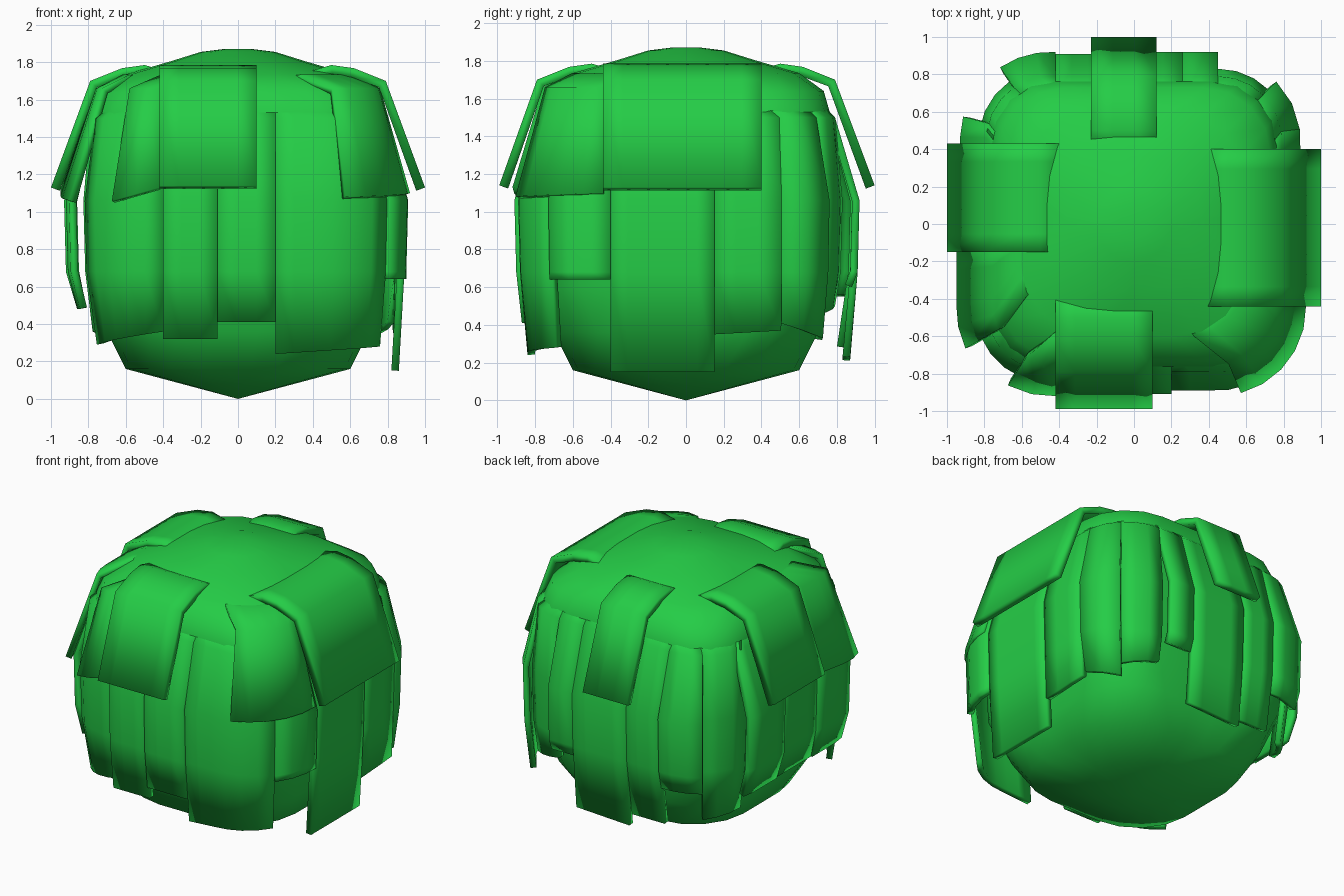
import bpy, bmesh, math

if "Cube" in bpy.data.objects:
    bpy.data.objects.remove(bpy.data.objects["Cube"])

green = bpy.data.materials.new("leaf green")
green.use_nodes = True
colour = (0.018, 0.61, 0.062, 1)
green.diffuse_color = colour
green.node_tree.nodes["Principled BSDF"].inputs["Base Color"].default_value = colour

FLAT = 0.45   # half length of the straight part of each side
BEND = 0.30   # side coordinate that covers half a corner


def outline(side, u, r, z, taper):
    """Point on a rounded square of half size r; side 0 is the front."""
    f = FLAT * min(1, r / 0.78) ** 3 if taper else FLAT
    over = abs(u) - FLAT
    if over <= 0:
        x, y = u * f / FLAT, -r
    else:
        a = over / BEND * math.pi / 4
        x = math.copysign(f + (r - f) * math.sin(a), u)
        y = -f - (r - f) * math.cos(a)
    for _ in range(side):
        x, y = -y, x
    return x, y, z


def finish(name, bm):
    bmesh.ops.recalc_face_normals(bm, faces=bm.faces)
    mesh = bpy.data.meshes.new(name)
    bm.to_mesh(mesh)
    bm.free()
    mesh.materials.append(green)
    ob = bpy.data.objects.new(name, mesh)
    bpy.context.collection.objects.link(ob)
    bpy.ops.object.select_all(action="DESELECT")
    ob.select_set(True)
    bpy.context.view_layer.objects.active = ob
    bpy.ops.object.shade_smooth_by_angle(angle=math.radians(60))
    return ob


def skin(bm, rows, closed):
    for low, high in zip(rows, rows[1:]):
        n = len(low)
        for i in range(n if closed else n - 1):
            j = (i + 1) % n
            bm.faces.new((low[i], low[j], high[j], high[i]))


# Rounded bush body with a pointed underside
body = [(0.3, 0.08), (0.6, 0.16), (0.7, 0.36), (0.77, 0.6), (0.79, 1.1), (0.77, 1.5),
        (0.73, 1.64), (0.6, 1.735), (0.36, 1.805), (0.2, 1.855), (0.08, 1.87)]
bm = bmesh.new()
spots = [(k, u) for k in range(4) for u in (-0.75, -0.6, -0.45, -0.15, 0.15, 0.45, 0.6)]
rows = [[bm.verts.new(outline(k, u, r, z, True)) for k, u in spots] for r, z in body]
skin(bm, rows, True)
tip = bm.verts.new((0, 0, 0))
for i, v in enumerate(rows[0]):
    bm.faces.new((tip, rows[0][(i + 1) % len(spots)], v))
bm.faces.new(rows[-1])
finish("bush_body", bm)


def flap(name, path, thickness, side, u0, u1, r, z0, z1):
    """Hanging leaf strip from u0 to u1, its hem running from z0 to z1."""
    bm = bmesh.new()
    n = max(2, round((u1 - u0) / 0.1))
    corner = max(abs(u0), abs(u1)) > FLAT + 0.02
    steps = [i / n for i in range(n + 1)]
    rows = [[bm.verts.new(outline(side, u0 + (u1 - u0) * t, pr, pz, corner))
             for t in steps] for pr, pz in path]
    rows.append([bm.verts.new(outline(side, u0 + (u1 - u0) * t, r, z0 + (z1 - z0) * t, corner))
                 for t in steps])
    skin(bm, rows, False)
    ob = finish(name, bm)
    # face the strip away from the body, then thicken it inwards
    hem = ob.data.polygons[-1]
    if hem.normal.x * hem.center.x + hem.normal.y * hem.center.y < 0:
        ob.data.flip_normals()
    mod = ob.modifiers.new("thickness", "SOLIDIFY")
    mod.thickness = thickness
    mod.offset = -1


# Upper layer, straight sides: side, start, end, hem radius, hem heights
crown = [(0.36, 1.745), (0.5, 1.785), (0.62, 1.768), (0.79, 1.7)]
sides = {
    "upper_front_flap": (0, -0.42, 0.10, 0.99, 1.14, 1.14),
    "upper_left_flap": (1, -0.44, 0.40, 1.0, 1.13, 1.13),
    "upper_back_flap": (2, -0.12, 0.23, 1.0, 1.14, 1.14),
    "upper_right_flap": (3, -0.43, 0.15, 1.0, 1.13, 1.13),
}
for name, spec in sides.items():
    flap(name, crown, 0.05, *spec)

# Upper layer, corners: tucked lower into the body
shoulder = [(0.5, 1.72), (0.62, 1.733), (0.76, 1.66)]
corners = {
    "upper_front_right_flap": (0, -0.64, -0.42, 0.92, 1.06, 1.13),
    "upper_front_left_flap": (0, 0.55, 1.06, 0.92, 1.08, 1.1),
    "upper_right_front_flap": (3, 0.15, 0.62, 0.95, 1.12, 1.06),
}
for name, spec in corners.items():
    flap(name, shoulder, 0.04, *spec)

# Lower layer: side, start, end, bulge, hem radius, hem heights
lower = {
    "lower_front_flap": (0, -0.11, 0.2, 0.91, 0.87, 0.41, 0.41),
    "lower_front_inner_flap": (0, -0.4, -0.11, 0.89, 0.84, 0.32, 0.32),
    "lower_front_right_flap": (0, -0.9, -0.4, 0.85, 0.78, 0.29, 0.36),
    "lower_front_left_flap": (0, 0.2, 0.8, 0.89, 0.84, 0.24, 0.28),
    "lower_left_front_flap": (1, -0.7, -0.4, 0.91, 0.9, 0.64, 0.64),
    "lower_left_flap": (1, -0.4, 0.15, 0.9, 0.86, 0.15, 0.15),
    "lower_left_inner_flap": (1, 0.15, 0.5, 0.89, 0.87, 0.35, 0.37),
    "lower_left_back_flap": (1, 0.5, 0.75, 0.89, 0.84, 0.41, 0.33),
    "lower_back_corner_flap": (2, -0.75, -0.45, 0.83, 0.79, 0.45, 0.5),
    "lower_back_left_flap": (2, -0.45, -0.26, 0.92, 0.88, 0.6, 0.6),
    "lower_back_flap": (2, -0.26, 0.16, 0.92, 0.87, 0.23, 0.21),
    "lower_back_right_flap": (2, 0.16, 0.42, 0.91, 0.84, 0.28, 0.28),
    "lower_right_corner_flap": (2, 0.42, 0.68, 0.92, 0.88, 0.55, 0.55),
    "lower_right_inner_corner_flap": (2, 0.68, 1.0, 0.83, 0.78, 0.32, 0.36),
    "lower_right_back_flap": (3, -0.55, -0.2, 0.93, 0.86, 0.48, 0.48),
    "lower_right_flap": (3, -0.2, 0.2, 0.9, 0.85, 0.48, 0.48),
    "lower_right_front_flap": (3, 0.2, 0.55, 0.92, 0.86, 0.48, 0.48),
}
for name, (side, u0, u1, bulge, r, z0, z1) in lower.items():
    path = [(0.66, 1.64), (0.79, 1.5), (bulge, 1.06), (bulge - 0.01, 0.68)]
    flap(name, path, 0.04, side, u0, u1, r, z0, z1)
